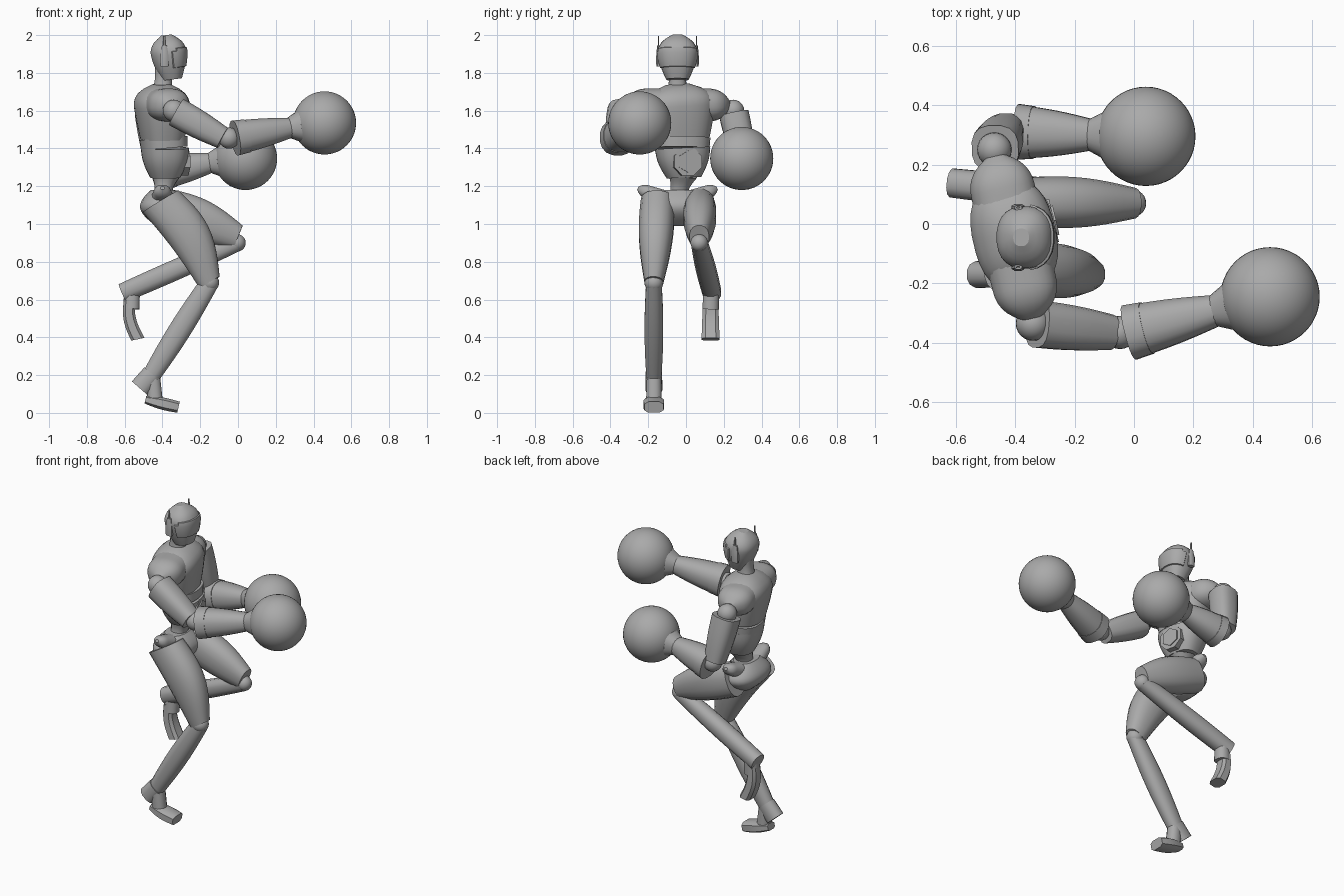
import bpy, bmesh
from math import cos, sin, pi, radians, sqrt, copysign
from mathutils import Vector

cube = bpy.data.objects.get("Cube")
if cube:
    bpy.data.objects.remove(cube)

shade = (.4, .4, .4, 1)
grey = bpy.data.materials.new("plain_grey")
grey.use_nodes = True
grey.diffuse_color = shade
grey.node_tree.nodes["Principled BSDF"].inputs["Base Color"].default_value = shade

Y = Vector((0, 1, 0))
Z = Vector((0, 0, 1))
FORWARD = Vector((1, .23, 0)).normalized()   # chest direction
SIDE = Z.cross(FORWARD)                      # toward its left arm
SIDES = {"left": 1, "right": -1}


def finish(bm, name, angle=35):
    bmesh.ops.recalc_face_normals(bm, faces=bm.faces)
    mesh = bpy.data.meshes.new(name)
    bm.to_mesh(mesh)
    bm.free()
    mesh.materials.append(grey)
    ob = bpy.data.objects.new(name, mesh)
    bpy.context.collection.objects.link(ob)
    bpy.ops.object.select_all(action='DESELECT')
    bpy.context.view_layer.objects.active = ob
    ob.select_set(True)
    bpy.ops.object.shade_smooth_by_angle(angle=radians(angle))


def shape(start, end, r_start, r_end, bulge=0, flat=1, side=Y, sides=16,
          square=.85, dome=0, bend=(0, 0, 0), steps=12):
    """Closed tapering tube; flat is depth over width, dome rounds off the end."""
    start, end, bend = Vector(start), Vector(end), Vector(bend)
    axis = (end - start).normalized()
    u = (side - axis * side.dot(axis)).normalized()
    v = u.cross(axis)
    bm = bmesh.new()
    loops = []
    for i in range(steps + 1):
        t = i / steps
        swell = sin(pi * t)
        radius = r_start + (r_end - r_start) * t + bulge * swell
        if dome:
            past = max(0, t - 1 + dome) / dome
            radius *= max(.3, sqrt(max(0, 1 - past * past)))
        centre = start.lerp(end, t) + bend * swell
        loop = []
        for k in range(sides):
            a = 2 * pi * (k + .5) / sides
            c = copysign(abs(cos(a)) ** square, cos(a))
            s = copysign(abs(sin(a)) ** square, sin(a))
            loop.append(bm.verts.new(centre + radius * (u * c + v * s * flat)))
        loops.append(loop)
    for a, b in zip(loops, loops[1:]):
        for k in range(sides):
            bm.faces.new((a[k - 1], a[k], b[k], b[k - 1]))
    bm.faces.new(loops[0])
    bm.faces.new(loops[-1])
    return bm


def limb(name, *ends, **options):
    finish(shape(*ends, **options), name)


def ball(name, centre, radius, segments=24):
    bm = bmesh.new()
    bmesh.ops.create_uvsphere(bm, u_segments=segments, v_segments=segments // 2, radius=radius)
    bmesh.ops.translate(bm, verts=bm.verts, vec=centre)
    finish(bm, name, angle=60)


# Head, with the visor area pressed in
head = shape((-.35, -.045, 1.765), (-.38, -.045, 2), .06, .1, bulge=.022,
             flat=.9, sides=24, dome=.4, steps=16)
head.normal_update()
visor = [f for f in head.faces
         if f.calc_center_median().x > -.34 and 1.83 < f.calc_center_median().z < 1.94]
bmesh.ops.inset_region(head, faces=visor, thickness=.004, depth=-.007)
finish(head, "head", angle=30)
limb("neck", (-.4, -.045, 1.7), (-.39, -.045, 1.82), .055, .05, bulge=-.006)

# Ear pods with thin aerials
for label, s in SIDES.items():
    ear = Vector((-.39, s * .1 - .045, 1.835))
    tip = ear + Z * .11
    limb(label + "_ear_pod", ear, tip, .013, .008, bulge=.003, flat=1.7, sides=8)
    limb(label + "_aerial", tip - Z * .02, tip + Z * .05, .004, .003, flat=2, sides=6)

# Torso: domed chest, rib band, belly shell and waist
body = dict(side=SIDE, sides=32, square=.8)
limb("chest", (-.4, -.025, 1.45), (-.405, -.045, 1.74), .15, .2,
     bulge=.01, flat=.74, dome=.4, **body)
limb("rib_band", (-.39, -.02, 1.4), (-.395, -.02, 1.455), .143, .148, flat=.83, **body)
limb("belly", (-.385, -.01, 1.245), (-.387, -.018, 1.402), .09, .145,
     bulge=.012, flat=.85, **body)
limb("waist", (-.4, -.045, 1.13), (-.385, -.02, 1.26), .05, .08, bulge=-.015)

# Hexagonal buckle on the belly plate
buckle = Vector((-.384, -.015, 1.33)) + FORWARD * .08
for name, sides, radius, depth in (("buckle_plate", 8, .08, .038), ("buckle_stud", 6, .058, .045)):
    limb(name, buckle, buckle + FORWARD * depth, radius, radius, side=SIDE, sides=sides, square=1)

# Shoulder caps
chest_top = Vector((-.405, -.045, 1.63))
for label, s in SIDES.items():
    out = SIDE * s
    limb(label + "_shoulder_cap", chest_top + out * .06, chest_top + out * .28, .09, .085,
         flat=1.25, side=Z, sides=24, dome=.5)


def arm(label, shoulder, elbow, cuff, wrist, glove):
    """Ball joints, tapered arm, cuffed forearm, flared wrist and a round glove."""
    shoulder, elbow, cuff, wrist, glove = map(Vector, (shoulder, elbow, cuff, wrist, glove))
    ball(label + "_shoulder_joint", shoulder, .058)
    limb(label + "_upper_arm", shoulder.lerp(elbow, .06), elbow, .08, .06, bulge=.005, square=.75)
    ball(label + "_elbow", elbow.lerp(cuff, .5), .056)
    limb(label + "_forearm", cuff, wrist, .092, .053, bulge=.005)
    limb(label + "_forearm_cuff", cuff, cuff.lerp(wrist, .2), .095, .09)
    limb(label + "_wrist", wrist.lerp(glove, -.1), wrist.lerp(glove, .55), .05, .11, sides=24)
    ball(label + "_glove", glove, .167, segments=48)


arm("right", shoulder=(-.34, -.335, 1.6), elbow=(-.08, -.365, 1.455),
    cuff=(-.015, -.365, 1.455), wrist=(.28, -.29, 1.51), glove=(.458, -.245, 1.535))
arm("left", shoulder=(-.47, .25, 1.6), elbow=(-.43, .315, 1.31),
    cuff=(-.39, .31, 1.275), wrist=(-.14, .3, 1.325), glove=(.04, .295, 1.347))

# Pelvis with flared hip points
pelvis = Vector((-.4, -.045, 1.15))
limb("pelvis", pelvis - Z * .16, pelvis + Z * .03, .05, .09, bulge=.1, flat=.7, sides=24)
for label, s in SIDES.items():
    out = Y * s
    limb(label + "_hip_point", pelvis + out * .07 - Z * .02, pelvis + out * .21 + Z * .04,
         .05, .03, flat=1.25, side=Z, dome=.3)

# Right leg, standing on its toes
knee, heel = Vector((-.15, -.17, .69)), Vector((-.47, -.17, .18))
limb("right_thigh", (-.41, -.15, 1.12), knee, .09, .05, bulge=.02, flat=1.25, bend=(.03, 0, .02))
ball("right_knee", knee, .05)
limb("right_shin", knee, heel, .042, .04, bulge=.01, flat=1.2, sides=12)
limb("right_heel", heel.lerp(knee, .05), (-.52, -.17, .13), .045, .046, flat=1.25, sides=12)
limb("right_ankle", (-.45, -.17, .18), (-.44, -.17, .07), .04, .042, sides=12)
limb("right_foot", (-.49, -.17, .07), (-.315, -.17, .03), .036, .052,
     bulge=.012, flat=.6, sides=8, square=.6)

# Left leg, lifted and folded back
knee, heel = Vector((-.005, .07, .9)), Vector((-.61, .138, .635))
limb("left_thigh", (-.4, .075, 1.09), (0, .07, .93), .08, .052, bulge=.02, flat=1.3, bend=(0, 0, .01))
ball("left_knee", knee, .046)
limb("left_shin", knee, heel, .044, .05, bulge=.006, flat=1.05, sides=12)
limb("left_ankle", (-.56, .135, .66), (-.565, .13, .55), .042, .045, sides=12)
limb("left_foot", (-.575, .13, .6), (-.53, .13, .39), .042, .05,
     flat=.75, sides=8, square=.6, bend=(-.02, 0, 0))
